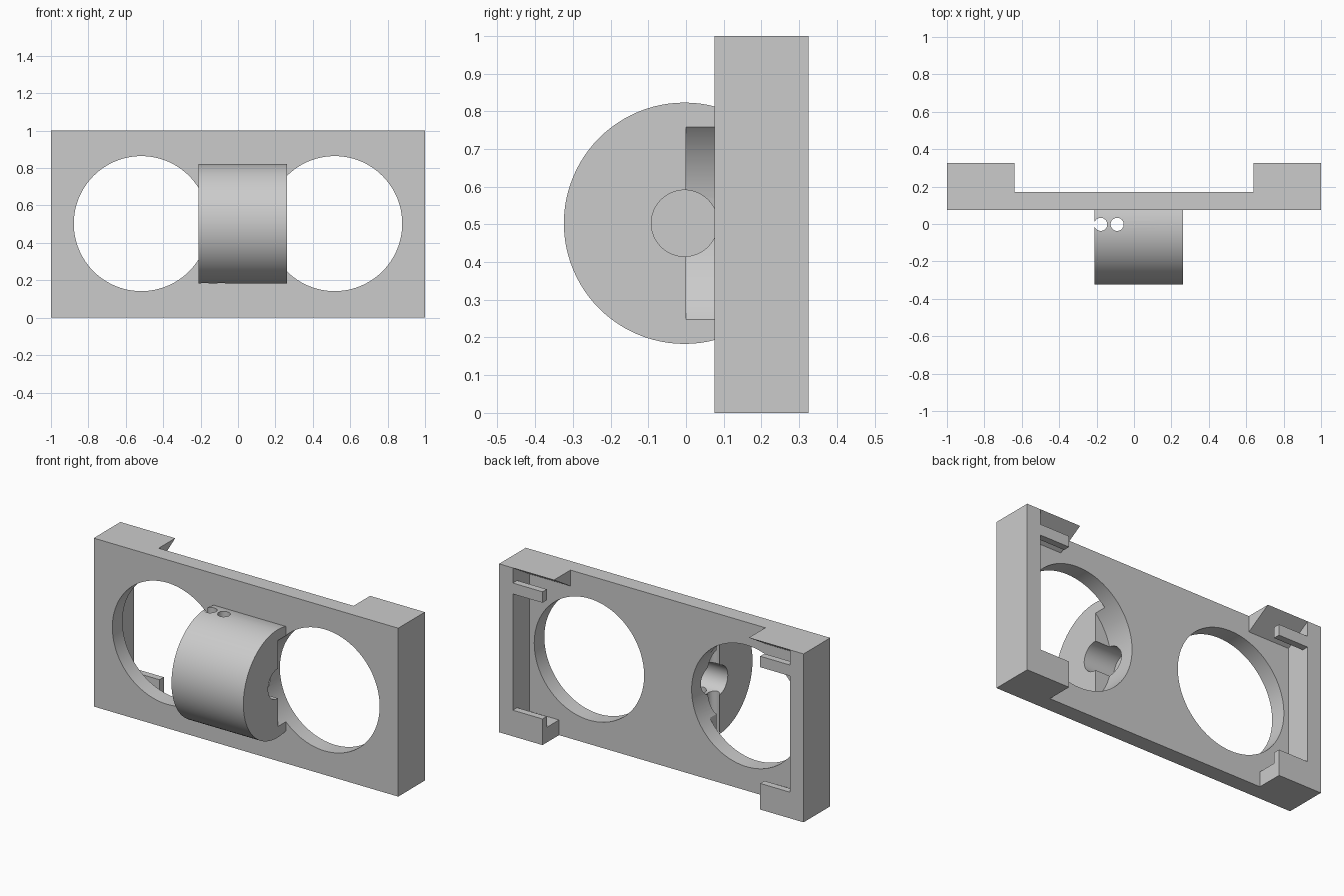
import bpy, bmesh, math
from mathutils import Matrix, Vector

cube = bpy.data.objects.get("Cube")
if cube:
    bpy.data.objects.remove(cube, do_unlink=True)

grey = bpy.data.materials.new("plain grey")
grey.use_nodes = True
grey.diffuse_color = (0.6, 0.6, 0.6, 1)
grey.node_tree.nodes["Principled BSDF"].inputs["Base Color"].default_value = (0.6, 0.6, 0.6, 1)


def finish(name, bm):
    bmesh.ops.recalc_face_normals(bm, faces=bm.faces)
    mesh = bpy.data.meshes.new(name)
    bm.to_mesh(mesh)
    bm.free()
    mesh.materials.append(grey)
    obj = bpy.data.objects.new(name, mesh)
    bpy.context.collection.objects.link(obj)
    return obj


def prism(name, profile, x0, x1):
    """Extrude a (y, z) profile along x."""
    bm = bmesh.new()
    face = bm.faces.new([bm.verts.new((x0, y, z)) for y, z in profile])
    new = bmesh.ops.extrude_face_region(bm, geom=[face])["geom"]
    verts = [v for v in new if isinstance(v, bmesh.types.BMVert)]
    bmesh.ops.translate(bm, verts=verts, vec=(x1 - x0, 0, 0))
    return finish(name, bm)


def box(name, x, y, z):
    return prism(name, [(y[0], z[0]), (y[1], z[0]), (y[1], z[1]), (y[0], z[1])], *x)


def rod(name, start, end, radius, sides):
    a, b = Vector(start), Vector(end)
    turn = (b - a).to_track_quat("Z", "Y").to_matrix().to_4x4()
    bm = bmesh.new()
    bmesh.ops.create_cone(bm, cap_ends=True, segments=sides, radius1=radius, radius2=radius,
                          depth=(b - a).length, matrix=Matrix.Translation((a + b) / 2) @ turn)
    return finish(name, bm)


def combine(target, tool, operation):
    mod = target.modifiers.new(operation, "BOOLEAN")
    mod.operation, mod.object, mod.solver = operation, tool, "EXACT"
    bpy.context.view_layer.objects.active = target
    bpy.ops.object.modifier_apply(modifier=mod.name)
    bpy.data.objects.remove(tool, do_unlink=True)


FRONT, FACE, BACK = 0.075, 0.17, 0.325
AXIS_Y, MID = -0.004, 0.503

# Main plate
body = box("mounting_plate", (-1, 1), (FRONT, FACE), (0, 1))

# End walls, bottom slots with lips, top wedges and top lips on both ends
floor = [(0.15, 0), (BACK, 0), (BACK, 0.155), (0.285, 0.155), (0.285, 0.09), (0.15, 0.09)]
wedge = [(0.15, 1), (BACK, 1), (FACE, 0.905), (0.15, 0.905)]
for s in (-1, 1):
    combine(body, box("end_wall", (s * 0.91, s), (0.15, BACK), (0, 1)), "UNION")
    combine(body, prism("bottom_slot", floor, s * 0.715, s * 0.95), "UNION")
    combine(body, prism("top_wedge", wedge, s * 0.64, s * 0.95), "UNION")
    combine(body, box("top_lip", (s * 0.715, s * 0.95), (0.285, BACK), (0.845, 0.91)), "UNION")

# Round hub on the front
hub = rod("hub", (-0.21, AXIS_Y, MID), (0.262, AXIS_Y, MID), 0.32, 96)
combine(hub, box("hub_trim", (-1, 1), (0.1, 1), (-1, 2)), "DIFFERENCE")
combine(body, hub, "UNION")

# Large openings, which also bite into the hub
for s in (-1, 1):
    combine(body, rod("opening", (s * 0.517, 0, MID), (s * 0.517, 0.22, MID), 0.361, 96), "DIFFERENCE")

# Blind shaft bores from each end of the hub
for x0, x1 in ((-0.3, -0.02), (0.06, 0.4)):
    combine(body, rod("bore", (x0, AXIS_Y, MID), (x1, AXIS_Y, MID), 0.088, 48), "DIFFERENCE")

# Vertical screw holes
for x in (-0.178, -0.09):
    combine(body, rod("screw_hole", (x, -0.002, -0.1), (x, -0.002, 1.1), 0.035, 32), "DIFFERENCE")

bpy.ops.object.select_all(action="DESELECT")
body.select_set(True)
bpy.context.view_layer.objects.active = body
bpy.ops.object.shade_smooth_by_angle(angle=math.radians(30))
